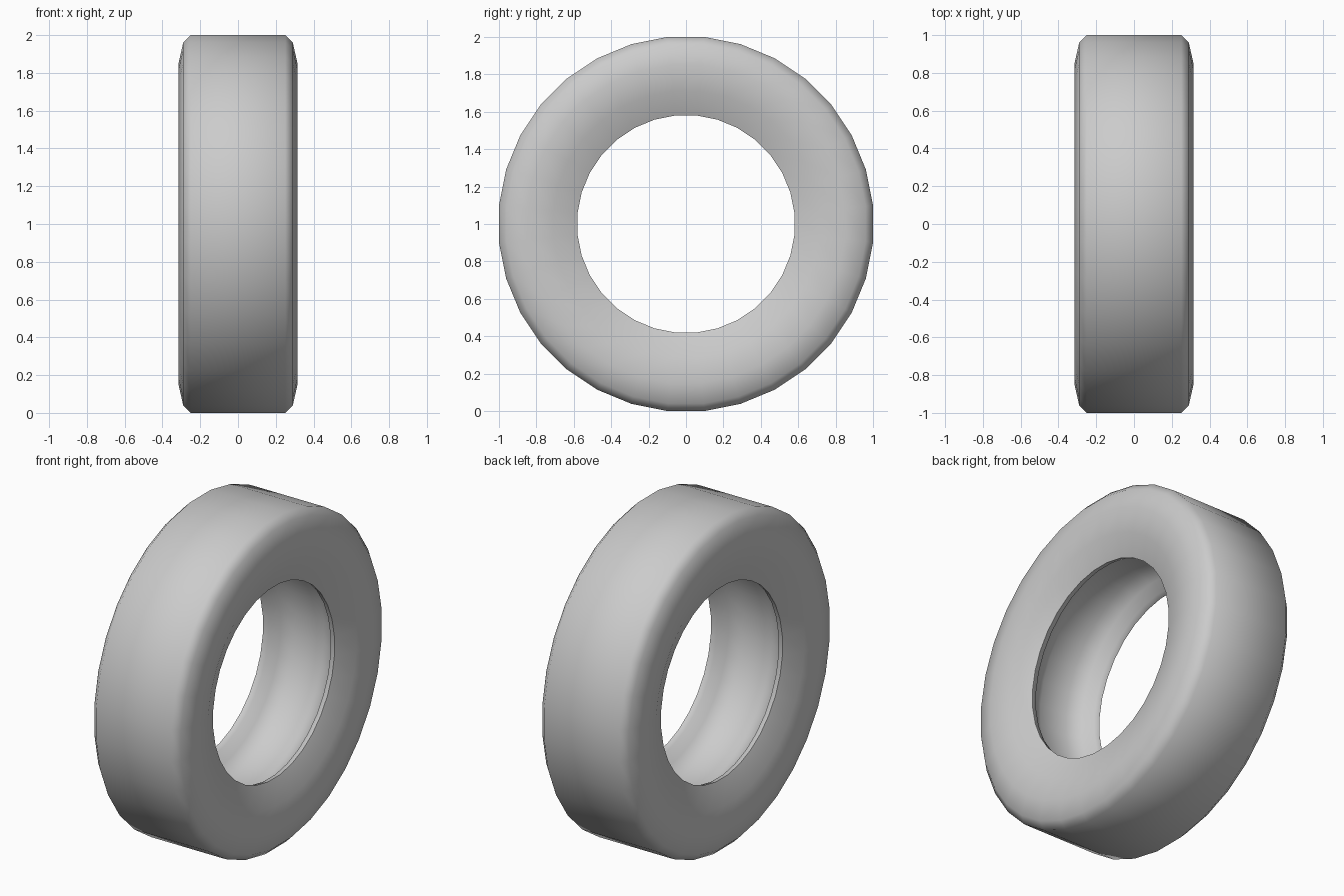
import bpy, bmesh, math

if "Cube" in bpy.data.objects:
    bpy.data.objects.remove(bpy.data.objects["Cube"])

SEG = 32
K = 1 / math.cos(math.pi / SEG)   # flats, not corners, touch the ground

# Half cross-section (x, radius): tread, shoulder, sidewall, bead lip, shallow hollow
half = [(0.25, 1.0), (0.29, 0.96), (0.315, 0.85), (0.295, 0.71), (0.24, 0.58),
        (0.208, 0.588), (0.17, 0.65), (0.09, 0.69)]
profile = half + [(-x, r) for x, r in reversed(half)]

# Tyre: closed profile spun around the x axis
bm = bmesh.new()
rings = []
for i in range(SEG):
    a = (i + 0.5) * 2 * math.pi / SEG
    rings.append([bm.verts.new((x, r * K * math.cos(a), 1 + r * K * math.sin(a)))
                  for x, r in profile])
n = len(profile)
for i in range(SEG):
    p, q = rings[i], rings[(i + 1) % SEG]
    for j in range(n):
        k = (j + 1) % n
        bm.faces.new((p[j], p[k], q[k], q[j]))
bmesh.ops.recalc_face_normals(bm, faces=bm.faces)
mesh = bpy.data.meshes.new("tyre")
bm.to_mesh(mesh)
bm.free()
tyre = bpy.data.objects.new("tyre", mesh)
bpy.context.collection.objects.link(tyre)

# Smooth rubber with sharp bead lips
bpy.context.view_layer.objects.active = tyre
tyre.select_set(True)
bpy.ops.object.shade_smooth_by_angle(angle=math.radians(60))
